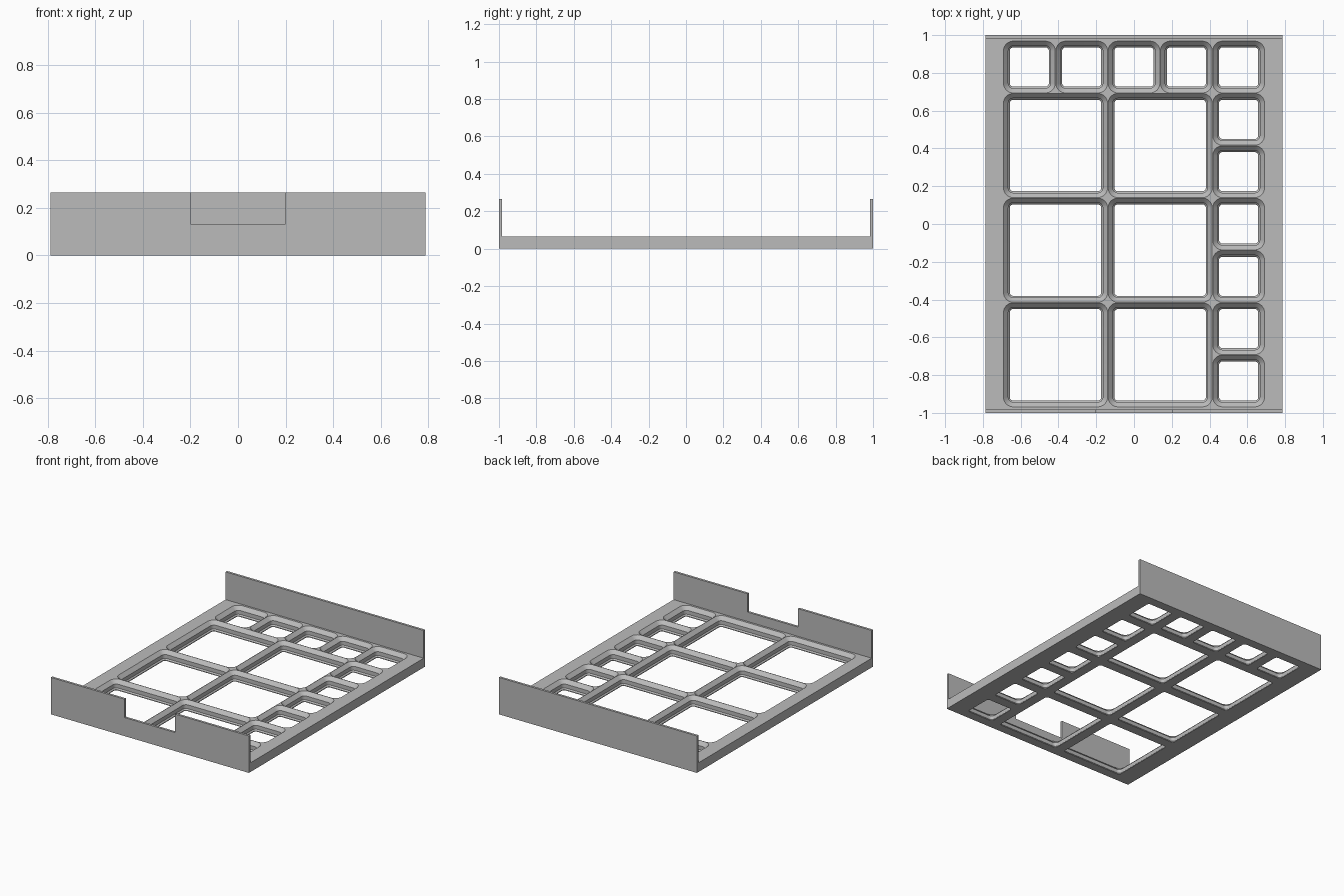
import bpy, bmesh, math

# Remove the default cube
cube = bpy.data.objects.get("Cube")
if cube:
    bpy.data.objects.remove(cube, do_unlink=True)

HALF_X, HALF_Y = 0.787, 1.0
BASE, WALL_TOP, WALL = 0.066, 0.265, 0.017
UNIT = 0.277
LEFT, BACK = -2.5 * UNIT, 3.5 * UNIT

grey = bpy.data.materials.new("plain grey")
grey.use_nodes = True
grey.diffuse_color = (0.5, 0.5, 0.5, 1)
grey.node_tree.nodes["Principled BSDF"].inputs["Base Color"].default_value = (0.5, 0.5, 0.5, 1)


def make_object(name, bm):
    bmesh.ops.recalc_face_normals(bm, faces=bm.faces)
    mesh = bpy.data.meshes.new(name)
    bm.to_mesh(mesh)
    bm.free()
    mesh.materials.append(grey)
    obj = bpy.data.objects.new(name, mesh)
    bpy.context.collection.objects.link(obj)
    return obj


def loft(bm, rings):
    """Skin a stack of matching rings and cap both ends."""
    loops = [[bm.verts.new(p) for p in ring] for ring in rings]
    for a, b in zip(loops, loops[1:]):
        for i in range(len(a)):
            j = (i + 1) % len(a)
            bm.faces.new((a[i], a[j], b[j], b[i]))
    bm.faces.new(loops[0])
    bm.faces.new(loops[-1])


def rounded_square(cx, cy, half, radius, z, steps=8):
    pts = []
    for q, (sx, sy) in enumerate(((1, 1), (-1, 1), (-1, -1), (1, -1))):
        for i in range(steps + 1):
            a = math.pi / 2 * (q + i / steps)
            pts.append((cx + sx * (half - radius) + radius * math.cos(a),
                        cy + sy * (half - radius) + radius * math.sin(a), z))
    return pts


def socket(bm, col, row, size):
    """Stepped, chamfered pocket that passes right through the base."""
    cx = LEFT + (col + size / 2) * UNIT
    cy = BACK - (row + size / 2) * UNIT
    # (inset from the cell edge, height)
    steps = ((0.035, -0.02), (0.035, 0.005), (0.0265, 0.0135),
             (0.0265, 0.041), (0.0015, BASE), (0.0015, BASE + 0.02))
    loft(bm, [rounded_square(cx, cy, size * UNIT / 2 - d, 0.053 - d, z)
              for d, z in steps])


def cut(target, cutter):
    cutter.hide_render = True
    mod = target.modifiers.new("cut", "BOOLEAN")
    mod.operation = "DIFFERENCE"
    mod.solver = "EXACT"
    mod.object = cutter
    bpy.context.view_layer.objects.active = target
    bpy.ops.object.modifier_apply(modifier=mod.name)
    bpy.data.objects.remove(cutter, do_unlink=True)


# Tray: U-shaped side profile swept across the width
inner = HALF_Y - WALL
profile = [(-HALF_Y, 0), (HALF_Y, 0), (HALF_Y, WALL_TOP), (inner, WALL_TOP),
           (inner, BASE), (-inner, BASE), (-inner, WALL_TOP), (-HALF_Y, WALL_TOP)]
bm = bmesh.new()
loft(bm, [[(x, y, z) for y, z in profile] for x in (-HALF_X, HALF_X)])
tray = make_object("drawer_tray", bm)

# Sockets: small ones along the back and left side, large ones in a block
bm = bmesh.new()
for col in range(5):
    socket(bm, col, 0, 1)
for row in range(1, 7):
    socket(bm, 4, row, 1)
for col in (0, 2):
    for row in (1, 3, 5):
        socket(bm, col, row, 2)
cut(tray, make_object("socket_cutter", bm))

# Handle notch in the front wall
bm = bmesh.new()
loft(bm, [[(x, y, z) for x, y in ((-0.2, -1.1), (0.2, -1.1), (0.2, -0.9), (-0.2, -0.9))]
          for z in (0.133, 0.4)])
cut(tray, make_object("notch_cutter", bm))

# Smooth the rounded corners, keep chamfer edges crisp
bpy.ops.object.select_all(action="DESELECT")
tray.select_set(True)
bpy.context.view_layer.objects.active = tray
bpy.ops.object.shade_smooth_by_angle(angle=math.radians(25))
